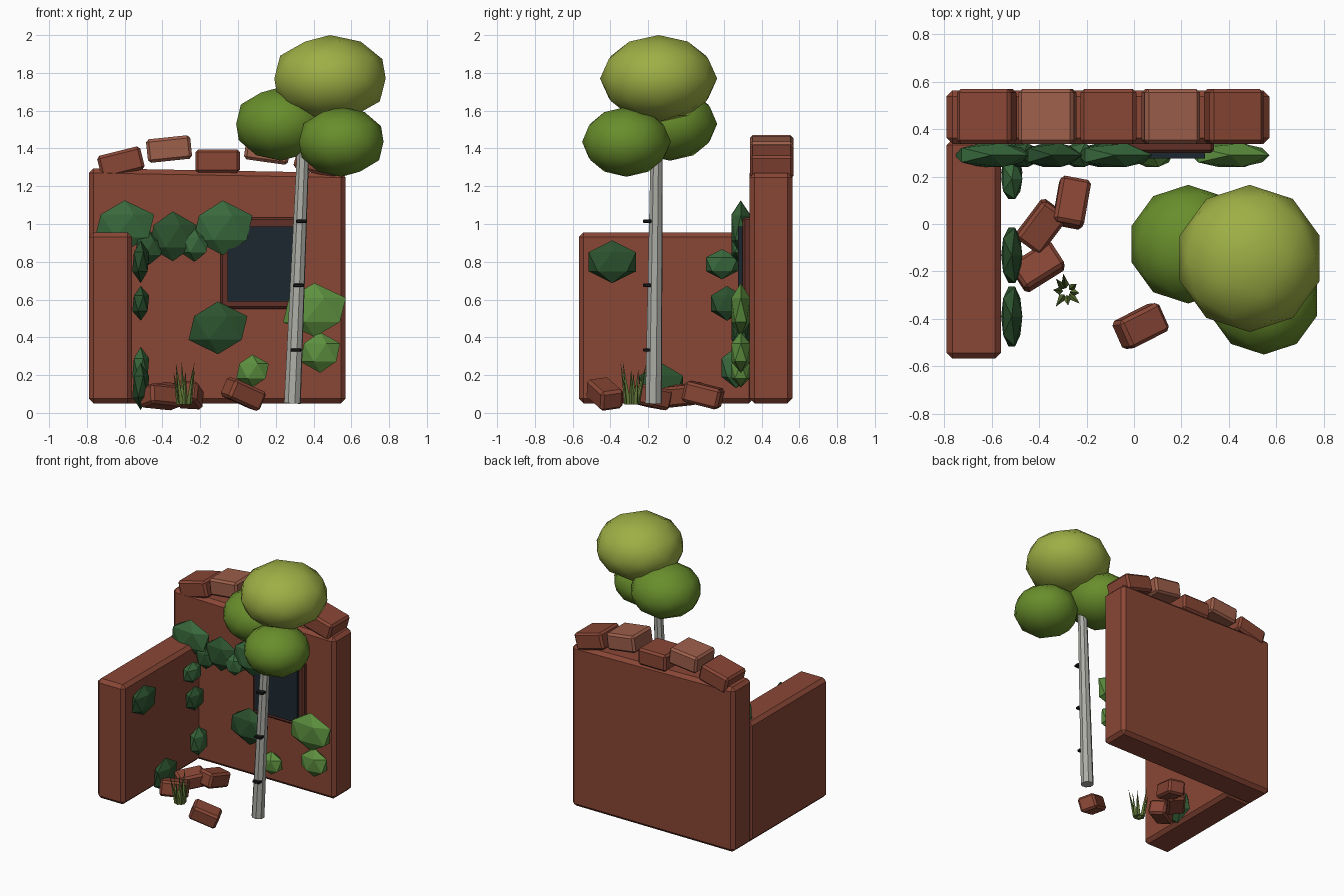
import bpy, bmesh, math, random
from mathutils import Matrix, Vector, Euler

if "Cube" in bpy.data.objects:
    bpy.data.objects.remove(bpy.data.objects["Cube"])

random.seed(4)


def mat(name, r, g, b):
    m = bpy.data.materials.new(name)
    m.diffuse_color = (r, g, b, 1)
    m.use_nodes = True
    m.node_tree.nodes["Principled BSDF"].inputs["Base Color"].default_value = m.diffuse_color
    return m


BRICK = mat("brick", .25, .062, .036)
BRICK_LIGHT = mat("brick_light", .34, .115, .07)
FRAME = mat("frame", .12, .03, .02)
GLASS = mat("glass", .012, .02, .03)
IVY_DARK = mat("ivy_dark", .025, .085, .028)
IVY_MID = mat("ivy_mid", .04, .14, .045)
IVY_LIGHT = mat("ivy_light", .11, .28, .05)
LEAF = mat("canopy_low", .14, .27, .025)
LEAF_TOP = mat("canopy_top", .34, .43, .06)
BARK = mat("bark", .42, .42, .39)
KNOT = mat("knot", .01, .01, .01)
GRASS = mat("grass", .12, .19, .04)


def finish(name, bm, material, smooth=False):
    me = bpy.data.meshes.new(name)
    bmesh.ops.recalc_face_normals(bm, faces=bm.faces)
    for f in bm.faces:
        f.smooth = smooth
    bm.to_mesh(me)
    bm.free()
    me.materials.append(material)
    ob = bpy.data.objects.new(name, me)
    bpy.context.collection.objects.link(ob)
    return ob


def box(name, c, size, material, rot=(0, 0, 0), bevel=.015, slope=0):
    """Bevelled block; slope lowers the top at its +x end."""
    bm = bmesh.new()
    bmesh.ops.create_cube(bm, size=1)
    for v in bm.verts:
        v.co = Vector(a * b for a, b in zip(v.co, size))
        if v.co.x > 0 and v.co.z > 0:
            v.co.z -= slope
    if bevel:
        bmesh.ops.bevel(bm, geom=bm.edges[:], offset=bevel, segments=1, affect='EDGES')
    r = Euler([math.radians(a) for a in rot]).to_matrix().to_4x4()
    bm.transform(Matrix.Translation(c) @ r)
    return finish(name, bm, material)


def blob(name, c, r, material, level, smooth=False):
    bm = bmesh.new()
    bmesh.ops.create_icosphere(bm, subdivisions=level, radius=1)
    bm.transform(Matrix.Translation(c) @ Matrix.Diagonal((*r, 1)))
    return finish(name, bm, material, smooth)


# Walls
box("back_wall", (-.11, .45, .673), (1.36, .225, 1.245), BRICK, bevel=.025, slope=.025)
box("side_wall", (-.675, -.105, .503), (.23, .925, .905), BRICK, bevel=.025)

# Window
box("window_frame", (.122, .335, .793), (.43, .07, .485), FRAME, bevel=.012)
box("window_pane", (.122, .31, .788), (.355, .07, .395), GLASS, bevel=0)

# Loose coping bricks on top of the back wall
for i, (x, z, tilt) in enumerate([(-.62, 1.325, 14), (-.365, 1.397, 6), (-.108, 1.333, 0),
                                  (.155, 1.39, -8), (.42, 1.33, -15)]):
    box(f"top_brick_{i + 1}", (x, .453, z), (.235, .23, .125),
        BRICK_LIGHT if i % 2 else BRICK, (0, -tilt, 0))

# Fallen bricks on the ground
for i, (c, rot) in enumerate([((-.263, .09, .095), (3, 14, 80)),
                              ((-.39, -.01, .095), (8, -5, 53)),
                              ((-.405, -.18, .085), (-12, 5, 32)),
                              ((.028, -.43, .1), (8, 22, 27))]):
    box(f"fallen_brick_{i + 1}", c, (.2, .13, .11), BRICK, rot)

# Ivy clumps on the back wall: x, z, half width, half height
back_ivy = [(-.60, .99, .175, .135, IVY_MID), (-.345, .935, .14, .132, IVY_DARK),
            (-.47, .875, .085, .09, IVY_DARK), (-.23, .89, .085, .09, IVY_MID),
            (-.08, .98, .175, .145, IVY_MID), (-.106, .45, .174, .14, IVY_DARK),
            (.405, .545, .186, .143, IVY_LIGHT), (.435, .32, .118, .108, IVY_LIGHT),
            (.077, .222, .096, .087, IVY_LIGHT)]
for i, (x, z, w, h, m) in enumerate(back_ivy):
    blob(f"back_ivy_{i + 1}", (x, .29, z), (w, .058, h), m, 1)

# Ivy clumps on the side wall: y, z, half width, half height
side_ivy = [(-.39, .80, .148, .113, IVY_DARK), (.19, .787, .1, .08, IVY_MID),
            (.217, .58, .1, .092, IVY_DARK), (.265, .24, .09, .11, IVY_MID),
            (-.132, .14, .138, .125, IVY_DARK)]
for i, (y, z, w, h, m) in enumerate(side_ivy):
    blob(f"side_ivy_{i + 1}", (-.515, y, z), (.05, w, h), m, 1)

# Leaning tree trunk with dark bark marks
base, top = Vector((.288, -.172, .05)), Vector((.352, -.153, 1.56))
axis = top - base
bm = bmesh.new()
bmesh.ops.create_cone(bm, cap_ends=True, segments=8, radius1=.046, radius2=.032, depth=axis.length)
bm.transform(Matrix.Translation((base + top) / 2) @ axis.to_track_quat('Z', 'Y').to_matrix().to_4x4())
finish("trunk", bm, BARK)
for i, z in enumerate((.333, .675, 1.015)):
    p = base + axis * ((z - base.z) / axis.z)
    box(f"bark_mark_{i + 1}", (p.x + .006, -.205, z), (.058, .045, .018), KNOT, bevel=.004)

# Tree canopy
blob("canopy_top", (.487, -.145, 1.77), (.31, .31, .23), LEAF_TOP, 2, True)
blob("canopy_left", (.228, -.085, 1.53), (.25, .25, .195), LEAF, 2, True)
blob("canopy_right", (.547, -.315, 1.435), (.235, .235, .185), LEAF, 2, True)

# Grass tuft made of thin leaning blades
bm = bmesh.new()
for i in range(8):
    a = i * math.tau / 8 + random.uniform(-.2, .2)
    d = Vector((math.cos(a), math.sin(a), 0))
    side = Vector((-d.y, d.x, 0)) * .017
    root = Vector((-.285, -.285, .045)) + d * .028
    tip = root + d * random.uniform(.025, .055) + Vector((0, 0, random.uniform(.15, .245)))
    ring = [bm.verts.new(root + o) for o in (side, d * .014, -side, d * -.014)]
    t = bm.verts.new(tip)
    bm.faces.new(ring)
    for k in range(4):
        bm.faces.new((ring[k], ring[(k + 1) % 4], t))
finish("grass_tuft", bm, GRASS)
